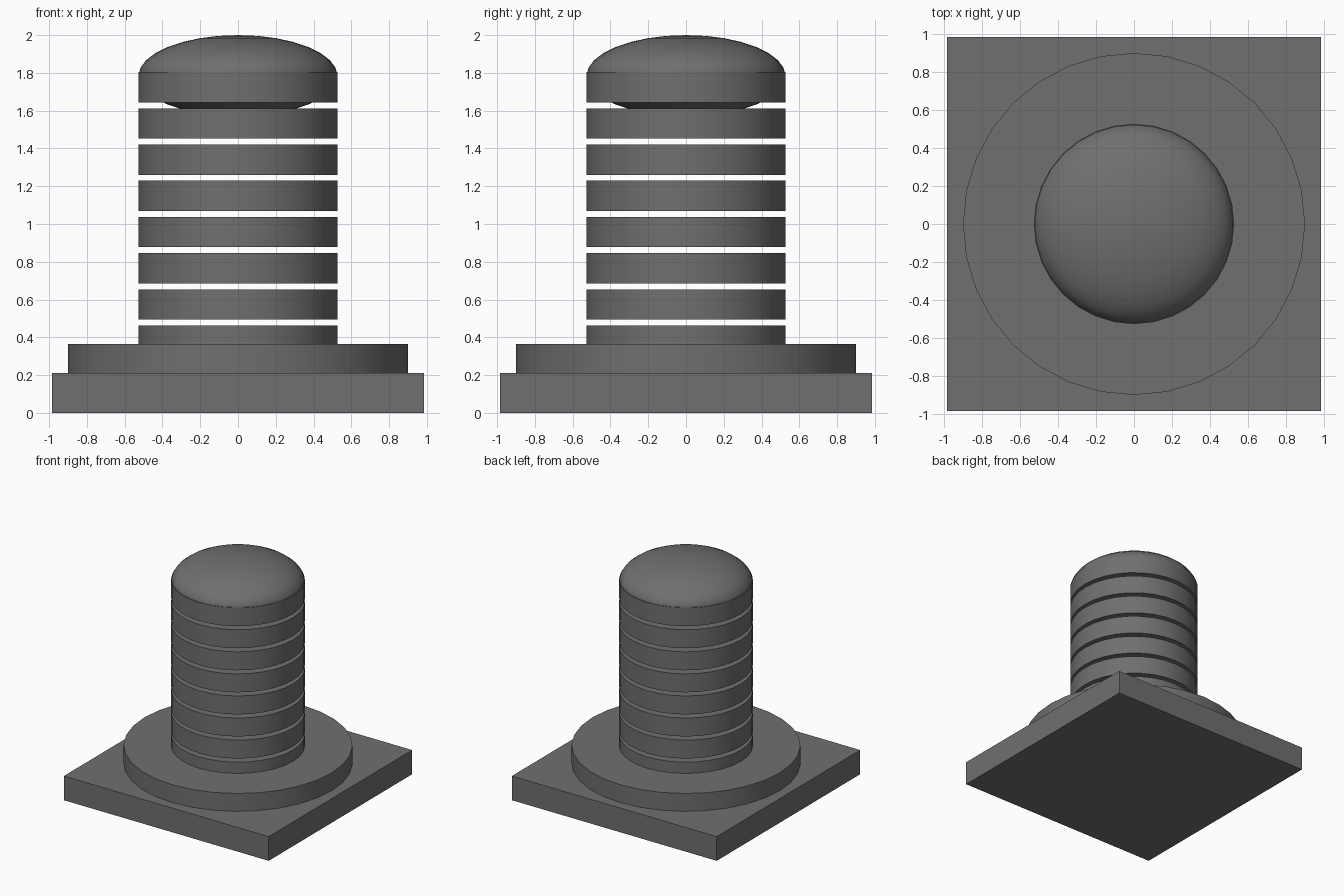
import bpy

if "Cube" in bpy.data.objects:
    bpy.data.objects.remove(bpy.data.objects["Cube"])

# One flat grey for the whole model
grey = bpy.data.materials.new("dark grey")
grey.diffuse_color = (0.16, 0.16, 0.16, 1.0)
grey.use_nodes = True
grey.node_tree.nodes["Principled BSDF"].inputs["Base Color"].default_value = grey.diffuse_color


def finish(name, smooth=True):
    ob = bpy.context.object
    ob.name = name
    ob.data.materials.append(grey)
    if smooth:
        bpy.ops.object.shade_smooth_by_angle()
    return ob


def disc(name, radius, bottom, top):
    bpy.ops.mesh.primitive_cylinder_add(vertices=32, radius=radius, depth=top - bottom,
                                        location=(0, 0, (bottom + top) / 2))
    return finish(name)


# Square base plate
bpy.ops.mesh.primitive_cube_add(size=1, location=(0, 0, 0.105))
bpy.context.object.scale = (1.967, 1.967, 0.21)
bpy.ops.object.transform_apply(location=False, scale=True)
finish("base_plate", smooth=False)

# Round plinth
disc("plinth", 0.9, 0.21, 0.365)

# Stack of separate rings; the lowest is sunk into the plinth
THICKNESS = 0.16
PITCH = 0.1915
for i in range(8):
    top = 0.463 + i * PITCH
    disc(f"ring_{i + 1}", 0.527, top - THICKNESS, top)

# Flattened ball as the domed cap, its underside dips below the top ring
bpy.ops.mesh.primitive_uv_sphere_add(segments=32, ring_count=16, radius=1, location=(0, 0, 1.785))
bpy.context.object.scale = (0.527, 0.527, 0.215)
bpy.ops.object.transform_apply(location=False, scale=True)
finish("dome_cap")
